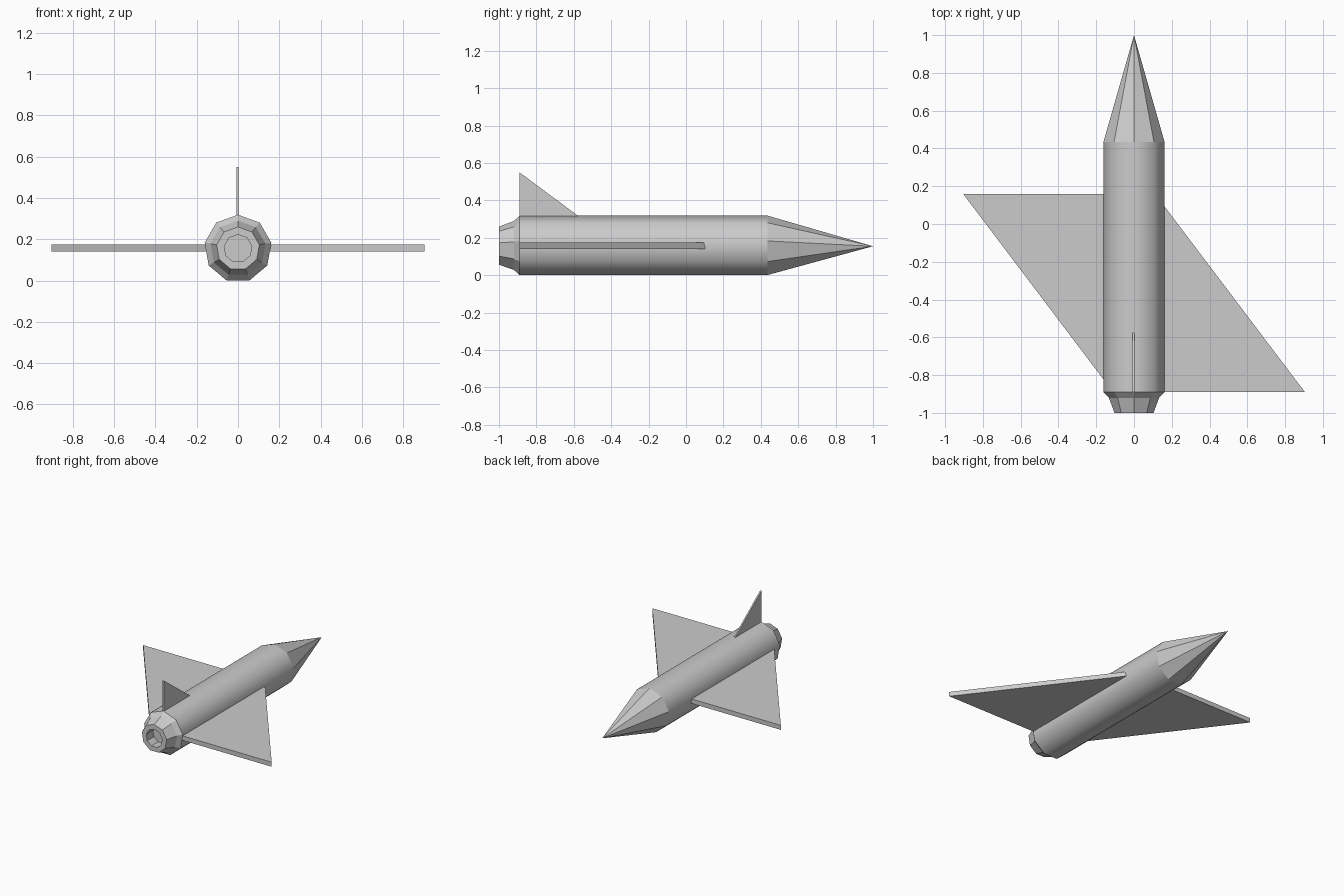
import bpy, bmesh
from math import sin, cos, tau

if "Cube" in bpy.data.objects:
    bpy.data.objects.remove(bpy.data.objects["Cube"])

SIDES, AXIS_Z, R = 9, 0.155, 0.164


def finish(name, bm, smooth=False):
    bmesh.ops.recalc_face_normals(bm, faces=bm.faces)
    for f in bm.faces:
        f.smooth = smooth
    me = bpy.data.meshes.new(name)
    bm.to_mesh(me)
    bm.free()
    ob = bpy.data.objects.new(name, me)
    bpy.context.collection.objects.link(ob)
    return ob


def lathe(name, profile, smooth=False, cap_end=False):
    """Nine-sided skin along y through (radius, y) rings; radius 0 makes a tip."""
    bm = bmesh.new()
    rings = []
    for r, y in profile:
        n = SIDES if r else 1
        rings.append([bm.verts.new((r * sin(tau * i / SIDES), y,
                                    AXIS_Z + r * cos(tau * i / SIDES))) for i in range(n)])
    for a, b in zip(rings, rings[1:]):
        for i in range(SIDES):
            j = (i + 1) % SIDES
            if len(b) == 1:
                bm.faces.new((a[i], a[j], b[0]))
            else:
                bm.faces.new((a[i], a[j], b[j], b[i]))
    if cap_end:
        bm.faces.new(rings[-1])
    return finish(name, bm, smooth)


def plate(name, points, thickness):
    """Flat outline given as 3D points, extruded by a thickness vector."""
    bm = bmesh.new()
    face = bm.faces.new([bm.verts.new(p) for p in points])
    ext = bmesh.ops.extrude_face_region(bm, geom=[face], use_keep_orig=True)
    moved = [v for v in ext["geom"] if isinstance(v, bmesh.types.BMVert)]
    bmesh.ops.translate(bm, verts=moved, vec=thickness)
    return finish(name, bm)


# Fuselage tube, smooth shaded
lathe("fuselage", [(R, -0.89), (R, 0.435)], smooth=True)

# Faceted nose cone
lathe("nose_cone", [(R, 0.435), (0, 1.0)])

# Stepped exhaust nozzle with a recessed opening
lathe("exhaust_nozzle", [(R, -0.89), (0.135, -0.92), (0.105, -1.0),
                         (0.068, -1.0), (0.068, -0.92)], cap_end=True)

# Triangular wings; the left one is the right one turned half a turn
outline = [(0.12, 0.148), (0.905, -0.89), (0.12, -0.89)]
mid_y = -0.365
for name, s in (("right_wing", 1), ("left_wing", -1)):
    pts = [(s * x, mid_y + s * (y - mid_y), 0.14) for x, y in outline]
    plate(name, pts, (0, 0, 0.034))

# Upright tail fin
plate("tail_fin", [(-0.008, -0.89, 0.30), (-0.008, -0.89, 0.55), (-0.008, -0.553, 0.30)],
      (0.011, 0, 0))
